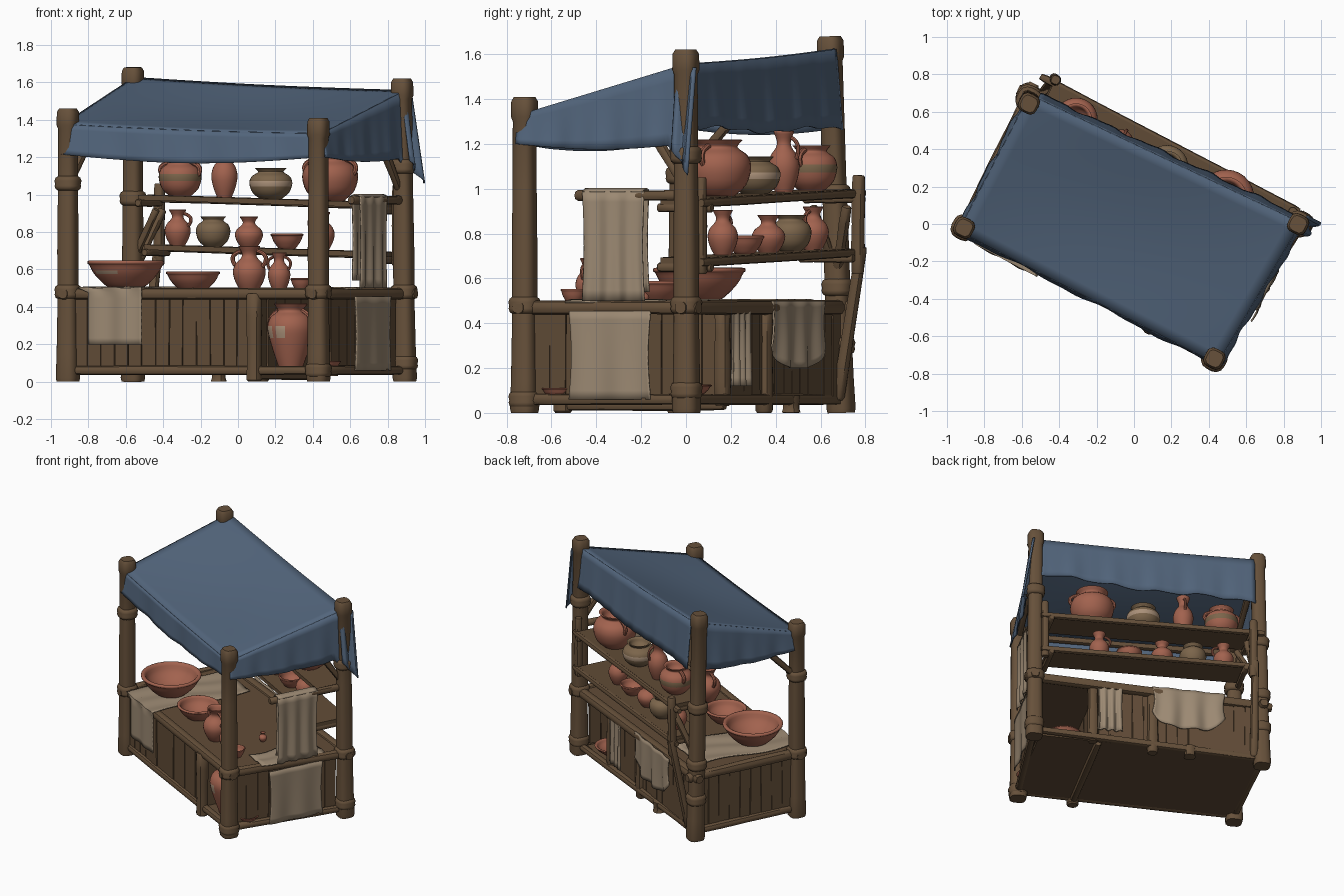
import bpy, bmesh, math, random
from math import sin, cos, pi
from mathutils import Vector, Matrix

if "Cube" in bpy.data.objects:
    bpy.data.objects.remove(bpy.data.objects["Cube"])
random.seed(4)

# Stall frame: u along the counter, v towards the back, turned on the ground plane
FRAME = Matrix.Translation((-0.04, -0.015, 0)) @ Matrix.Rotation(math.atan2(-0.463, 0.886), 4, 'Z')

def colour(name, r, g, b):
    m = bpy.data.materials.new(name)
    m.diffuse_color = (r, g, b, 1)
    m.use_nodes = True
    m.node_tree.nodes["Principled BSDF"].inputs["Base Color"].default_value = m.diffuse_color
    return m

WOOD = colour("wood", 0.135, 0.082, 0.043)
PLANK = colour("plank_wood", 0.120, 0.072, 0.038)
BLUE = colour("blue_cloth", 0.087, 0.133, 0.205)
CLAY = colour("terracotta", 0.36, 0.123, 0.077)
CREAM = colour("linen", 0.33, 0.25, 0.17)
OLIVE = colour("olive_clay", 0.20, 0.13, 0.07)
PALE = colour("pale_glaze", 0.40, 0.28, 0.19)

def finish(name, bm, *mats):
    bmesh.ops.recalc_face_normals(bm, faces=bm.faces)
    me = bpy.data.meshes.new(name)
    bm.to_mesh(me)
    bm.free()
    ob = bpy.data.objects.new(name, me)
    bpy.context.collection.objects.link(ob)
    for m in mats:
        me.materials.append(m)
    ob.matrix_world = FRAME
    return ob

def tube(name, pts, radii, mat=WOOD, sides=12, square=2, ref=None):
    """Sweep a round (square=2) or rounded-square (4+) section along points."""
    bm, rings = bmesh.new(), []
    pts = [Vector(p) for p in pts]
    for i, p in enumerate(pts):
        t = (pts[min(i + 1, len(pts) - 1)] - pts[max(i - 1, 0)]).normalized()
        r = Vector(ref) if ref else Vector((1, 0, 0) if abs(t.z) > 0.8 else (0, 0, 1))
        a = (r - t * r.dot(t)).normalized()
        b = t.cross(a)
        ring = []
        for k in range(sides):
            c, s = cos(2 * pi * (k + .5) / sides), sin(2 * pi * (k + .5) / sides)
            f = radii[i] / (abs(c) ** square + abs(s) ** square) ** (1 / square)
            ring.append(bm.verts.new(p + (a * c + b * s) * f))
        rings.append(ring)
    for r0, r1 in zip(rings, rings[1:]):
        for k in range(sides):
            bm.faces.new((r0[k], r0[(k + 1) % sides], r1[(k + 1) % sides], r1[k]))
    bm.faces.new(rings[0])
    bm.faces.new(rings[-1])
    return finish(name, bm, mat)

def log(name, p, q, r, over=0.0):
    """Slightly uneven log between two points."""
    p, q = Vector(p), Vector(q)
    d = (q - p).normalized() * over
    p, q = p - d, q + d
    ts = [0, .02, .25, .5, .75, .98, 1]
    rr = [r * .8] + [r * random.uniform(.9, 1.08) for _ in range(5)] + [r * .8]
    return tube(name, [p.lerp(q, t) for t in ts], rr, square=2.6)

def add_box(bm, M, size):
    bmesh.ops.create_cube(bm, size=1, matrix=M @ Matrix.Diagonal((*size, 1)))

def box(name, lo, hi, mat, tilt=0):
    bm = bmesh.new()
    lo, hi = Vector(lo), Vector(hi)
    add_box(bm, Matrix.Translation((lo + hi) / 2), hi - lo)
    for v in bm.verts:
        v.co.z += tilt * v.co.x
    return finish(name, bm, mat)

def planks(name, p, q, z0, z1, n):
    """Row of upright boards from p to q."""
    p, q = Vector((*p, 0)), Vector((*q, 0))
    w, bm = (q - p).length / n, bmesh.new()
    rot = Matrix.Rotation(math.atan2((q - p).y, (q - p).x), 4, 'Z')
    for i in range(n):
        c = p.lerp(q, (i + .5) / n)
        c.z = (z0 + z1) / 2
        M = Matrix.Translation(c) @ rot @ Matrix.Rotation(random.uniform(-.015, .015), 4, 'Y')
        add_box(bm, M, (w * random.uniform(.9, .98), random.uniform(.020, .032), z1 - z0))
    add_box(bm, Matrix.Translation(p.lerp(q, .5) + Vector((0, 0, (z0 + z1) / 2))) @ rot,
            ((q - p).length, .01, z1 - z0))
    return finish(name, bm, PLANK)

def cloth(name, f, nu, nv, mat):
    """Thin sheet from f(s, t), s and t in 0..1."""
    bm = bmesh.new()
    g = [[bm.verts.new(f(i / nu, j / nv)) for j in range(nv + 1)] for i in range(nu + 1)]
    for i in range(nu):
        for j in range(nv):
            bm.faces.new((g[i][j], g[i + 1][j], g[i + 1][j + 1], g[i][j + 1]))
    ob = finish(name, bm, mat)
    m = ob.modifiers.new("thickness", 'SOLIDIFY')
    m.thickness, m.offset = 0.008, 0
    return ob

# Lathe profiles as (radius, height) fractions
POT = [(.5, 0), (.85, .2), (1, .5), (.9, .72), (.64, .84), (.6, .9), (.74, 1), (.6, .98), (.5, .82), (.3, .7)]
JAR = [(.48, 0), (.68, .2), (.92, .48), (1, .66), (.86, .8), (.58, .88), (.58, .93), (.72, 1), (.58, .98), (.4, .8)]
JUG = [(.55, 0), (.85, .2), (1, .42), (.85, .6), (.5, .74), (.45, .85), (.66, 1), (.52, .98), (.35, .75), (.2, .6)]
BOWL = [(.45, 0), (.58, .1), (.85, .5), (.98, .84), (1.03, .9), (1.02, 1), (.9, .98), (.76, .6), (.4, .25), (.1, .2)]

def vessel(name, prof, u, v, z, r, h, mat=CLAY, mat2=None, band=(0, 0), patches=None, handles=(), loop=.4):
    n, bm, path = 28, bmesh.new(), []
    for i in range(len(prof) - 1):
        a, b, c, d = [Vector(prof[min(max(k, 0), len(prof) - 1)]) for k in (i - 1, i, i + 1, i + 2)]
        for t in (0, 1 / 3, 2 / 3):
            path.append(b + (c - a) * t / 2 + (a * 2 - b * 5 + c * 4 - d) * t * t / 2 + (b * 3 - a - c * 3 + d) * t ** 3 / 2)
    path.append(Vector(prof[-1]))
    rings = [[bm.verts.new((u + p.x * r * cos(2 * pi * k / n), v + p.x * r * sin(2 * pi * k / n), z + p.y * h))
              for k in range(n)] for p in path]
    for j, (r0, r1) in enumerate(zip(rings, rings[1:])):
        for k in range(n):
            f = bm.faces.new((r0[k], r0[(k + 1) % n], r1[(k + 1) % n], r1[k]))
            if mat2 and j < 15 and band[0] < (path[j].y + path[j + 1].y) / 2 < band[1]:
                f.material_index = int(patches is None or k in patches)
    bm.faces.new(rings[0])
    bm.faces.new(rings[-1])
    finish(name, bm, mat, mat2 or mat)
    for i, ang in enumerate(handles):
        d, pts = Vector((cos(ang), sin(ang), 0)), []
        for k in range(9):
            s = k / 8
            rad = r * (.9 - .35 * s) + r * loop * sin(pi * s) ** .8
            pts.append(Vector((u, v, z + h * (.55 + .35 * s + .04 * sin(pi * s)))) + d * rad)
        tube(f"{name}_handle_{i + 1}", pts, [min(r * .13, .013)] * 9, mat, 8, ref=(-d.y, d.x, 0))

# Corner posts (u, v, height, lean at the top, lashing heights) with wider caps
POSTS = {"front_left": (-.768, -.407, 1.46, (0, 0), (.48, 1.06)), "front_right": (.743, -.407, 1.41, (0, 0), (.06, .48)),
         "back_right": (.818, .447, 1.62, (-.012, -.01), (.1, .48, 1.15)),
         "back_left": (-.79, .385, 1.68, (.023, -.044), (.3, .56, .98))}
for name, (u, v, h, (lu, lv), lash) in POSTS.items():
    zs = [0, .02, .15, .4, .7, 1.0, h - .11, h - .09, h - .02, h]
    rs = [.054, .058, .054, .05, .051, .048, .047, .054, .053, .042]
    tube(name + "_post", [(u + lu * z / h, v + lv * z / h, z) for z in zs], rs, sides=16, square=3.5)
    for i, z in enumerate(lash):
        ks = [-.038, -.03, -.014, -.006, .014, .03, .038]
        tube(f"{name}_lashing_{i + 1}", [(u + lu * z / h, v + lv * z / h, z + k) for k in ks],
             [.05, .061, .066, .063, .067, .061, .05], sides=16, square=2.8)
FL, FR, BR, BL = [POSTS[k][:2] for k in ("front_left", "front_right", "back_right", "back_left")]

# Counter: floor, top, rails, boards
box("floor_panel", (-.77, -.40, .04), (.77, .41, .065), PLANK)
box("counter_top", (-.77, -.41, .455), (.775, .41, .487), PLANK)
for nm, p, q in (("front", FL, FR), ("right", FR, BR), ("back", BR, BL), ("left", BL, FL)):
    log(nm + "_top_rail", (*p, .47), (*q, .47), .033, .065)
    log(nm + "_bottom_rail", (*p, .06), (*q, .06), .024)
planks("front_boards", (-.73, -.40), (.34, -.40), .06, .46, 13)
planks("left_boards", (-.765, -.37), (-.765, .36), .06, .46, 9)
planks("back_boards", (-.74, .395), (.36, .40), .06, .46, 14)
planks("right_boards", (.73, -.36), (.78, .39), .075, .46, 9)
planks("divider_boards", (.36, -.38), (.36, .39), .06, .46, 8)
log("front_stud", (.36, -.415, 0), (.36, -.415, .47), .04)
log("back_stud", (.40, .41, .03), (.40, .41, .47), .035)
for i, u in enumerate((-.02, -.28)):
    log(f"back_foot_{i + 1}", (u, .40, 0), (u, .40, .45 if i == 0 else .08), .038)
log("floor_crossbeam", (.36, -.40, .035), (.36, .40, .035), .025)

# Back shelves with rack posts and braces
for nm, z, u0 in (("upper", .965, -.70), ("lower", .70, -.66)):
    box(nm + "_shelf", (u0, .27, z - .014), (.73, .50, z + .014), PLANK, -.028)
    log(nm + "_shelf_rail", (u0 - .06, .50, z + .015), (.76, .50, z - .028), .02, .02)
    for s, u in ((-1, u0 + .01), (1, .71)):
        log(f"{nm}_shelf_bearer", (u, .25, z - .03 - s * .02), (u, .52, z - .03 - s * .02), .02)
log("left_rack_post", (-.70, .515, .62), (-.70, .52, 1.06), .028)
log("left_rack_strut", (-.73, .40, .06), (-.71, .53, .74), .026)
log("right_rack_post", (.75, .485, .62), (.75, .485, 1.05), .026)
log("left_shelf_brace", (-.77, .37, .60), (-.66, .48, .92), .022)
log("left_back_brace", (-.77, .36, .66), (-.62, .33, .92), .02)
log("front_left_brace", (-.768, -.39, 1.06), (-.768, -.14, 1.32), .022)
log("back_right_brace", (.80, .42, 1.02), (.78, .2, 1.34), .022)

# Canopy: sagging top sheet, beams under it, hanging skirts
CA, CD, CC, CB = [Vector(c) for c in ((-.785, -.435, 1.375), (.77, -.425, 1.325), (.815, .45, 1.555), (-.785, .385, 1.625))]

def roof(s, t):
    p = CA.lerp(CD, s).lerp(CB.lerp(CC, s), t)
    p.z -= .03 * sin(pi * s) * sin(pi * t) + .008 * sin(pi * s)
    return p

cloth("canopy_top", roof, 28, 16, BLUE)

def skirt(name, edge, out, bottom, flare, waves, nu=48):
    out = Vector(out)
    def f(s, t):
        p = edge(s).copy()
        p.z += (bottom(s) - p.z) * t
        return p + out * t * (flare + .006 * sin(waves * s * 2 * pi) + .003 * sin(waves * 4.3 * s * pi + 1))
    return cloth(name, f, nu, 6, BLUE)

skirt("front_skirt", lambda s: roof(s, 0), (0, -1, 0), lambda s: 1.215 - .015 * s - .04 * sin(pi * s), .012, 3)
skirt("right_skirt", lambda s: roof(1, s), (1, 0, 0),
      lambda s: 1.20 - .025 * sin(pi * s) - .13 * max(0, (s - .9) / .1), .022, 3)
skirt("back_skirt", lambda s: roof(.03 + .95 * s, 1), (0, 1, 0),
      lambda s: 1.262 + .012 * sin(9 * s) + .006 * sin(31 * s), .03, 5)
skirt("left_skirt", lambda s: roof(0, s), (-1, 0, 0), lambda s: 1.27 - .03 * sin(pi * s), .015, 3)
cloth("corner_tail", lambda s, t: Vector((.82 + (.05 + .03 * s) * t + .015 * sin(9 * s), .40 + .10 * s,
      1.54 - t * (.36 + .12 * s))), 14, 8, BLUE)
for nm, p, q in (("front", CA, CD), ("right", CD, CC), ("back", CC, CB), ("left", CB, CA)):
    k = Vector((.96, .93, 1))
    log(nm + "_canopy_beam", p * k - Vector((0, 0, .05)), q * k - Vector((0, 0, .05)), .022)

# Linen cloths: over the counter, on the right side, on the back
def runner(s, t):
    u, d = -.69 + .38 * s, 1.08 * t
    if d < .76:
        return Vector((u + .02 * sin(9 * d), .30 - d, .500 + .004 * sin(14 * s + 9 * d)))
    return Vector((-.62 + .32 * s, -.455 - .006 * sin(12 * s), .508 - (d - .76) * .97))

cloth("counter_runner", runner, 20, 30, CREAM)
cloth("side_runner", lambda s, t: Vector((.60 + .19 * s + .02 * sin(8 * t), -.18 + .48 * t, .499 + .004 * sin(11 * s))), 10, 14, CREAM)

def hanging(name, axis, at, a, b, z0, z1, folds, depth, sag=0):
    def f(s, t):
        o = at + depth * (.3 + .7 * t) * sin(folds * 2 * pi * s)
        w = a + (b - a) * (.5 + (s - .5) * (1 - .06 * sin(pi * t)))
        z = z1 + (z0 - z1) * t * (1 - sag * (2 * s - 1) ** 4)
        return Vector((o, w, z) if axis == 'u' else (w, o, z))
    return cloth(name, f, 40, 10, CREAM)

log("towel_rod", (.79, -.12, .97), (.808, .44, .97), .024)
hanging("upper_towel", 'u', .820, -.075, .235, .50, .99, 3, .010)
hanging("upper_towel_inner", 'u', .765, -.06, .23, .54, .99, 3, .01)
cloth("upper_towel_fold", lambda s, t: Vector((.793 + .03 * cos(pi * t), -.07 + .30 * s, .985 + .014 * sin(pi * t))), 10, 8, CREAM)
hanging("lower_towel", 'u', .825, -.14, .27, .06, .455, 2, .006)
hanging("narrow_back_cloth", 'v', .445, .20, .37, .12, .49, 3, .012)
hanging("wide_back_cloth", 'v', .445, -.52, -.01, .20, .50, 3, .014, .35)

# Pottery on the upper shelf
def shelf_z(u, z):
    return z + .013 - .028 * u
BOTH = (0, pi)
for nm, prof, u, r, h, m, m2, band, hs in (
        ("banded_pot", POT, -.505, .115, .20, CLAY, OLIVE, (.4, .58), BOTH),
        ("tall_jug", JUG, -.238, .07, .27, CLAY, None, (0, 0), (pi / 2,)),
        ("olive_pot", POT, .042, .115, .165, OLIVE, PALE, (.45, .6), ()),
        ("large_pot", POT, .40, .15, .25, CLAY, None, (0, 0), BOTH)):
    vessel(nm, prof, u, .385, shelf_z(u, .965), r, h, m, m2, band, None, hs, .28)
# Pottery on the lower shelf
for nm, prof, u, r, h, m, hs in (("shelf_jug", JUG, -.52, .07, .19, CLAY, (0,)), ("olive_shelf_pot", POT, -.306, .092, .16, OLIVE, ()),
        ("round_jug", JUG, -.09, .075, .165, CLAY, ()), ("shelf_bowl", BOWL, .14, .085, .08, CLAY, ()),
        ("end_jug", JUG, .35, .068, .20, CLAY, (pi,))):
    vessel(nm, prof, u, .385, shelf_z(u, .70), r, h, m, handles=hs)
# Pottery on the counter and in the open bay
vessel("big_bowl", BOWL, -.53, -.193, .505, .20, .14, CLAY, PALE, (.5, .6), (18, 19, 20, 21))
vessel("medium_bowl", BOWL, -.124, -.195, .487, .14, .10)
vessel("amphora", JUG, .244, -.25, .487, .088, .235, handles=BOTH)
vessel("small_amphora", JUG, .424, -.25, .487, .06, .20, handles=BOTH)
vessel("small_bowl", BOWL, .561, -.254, .487, .057, .065)
vessel("cup", JUG, .42, .02, .487, .028, .065)
vessel("storage_jar", JAR, .52, -.30, .065, .125, .35, CLAY, PALE, (.46, .66), (17, 18, 20, 21), BOTH, .24)
vessel("bay_bowl", BOWL, .58, .31, .065, .12, .06)
vessel("low_side_bowl", BOWL, .71, -.25, .065, .075, .045)

# Smooth shading with sharp edges kept
bpy.ops.object.select_all(action='SELECT')
bpy.context.view_layer.objects.active = bpy.context.scene.objects[0]
bpy.ops.object.shade_smooth_by_angle(angle=math.radians(40))
